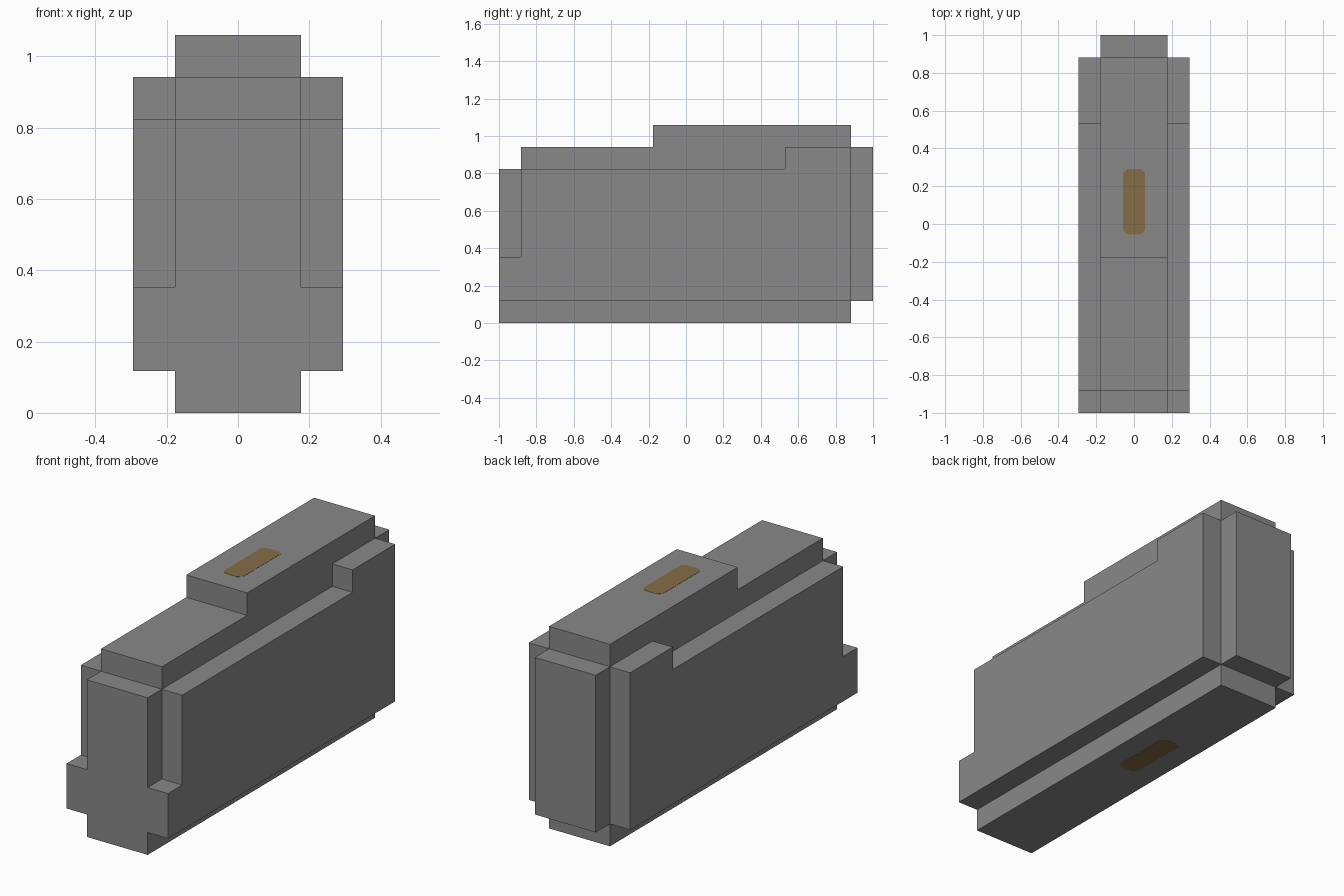
import bpy
import bmesh
from mathutils import Vector

old = bpy.data.objects.get("Cube")
if old:
    bpy.data.objects.remove(old, do_unlink=True)

U = 2 / 17  # one block


def material(name, color):
    m = bpy.data.materials.new(name)
    m.use_nodes = True
    m.diffuse_color = (*color, 1)
    m.node_tree.nodes["Principled BSDF"].inputs["Base Color"].default_value = (*color, 1)
    return m


def prism(name, outline, depth, mat):
    """Extrude a flat outline along a depth vector."""
    bm = bmesh.new()
    face = bm.faces.new([bm.verts.new(p) for p in outline])
    new = bmesh.ops.extrude_face_region(bm, geom=[face])["geom"]
    verts = [g for g in new if isinstance(g, bmesh.types.BMVert)]
    bmesh.ops.translate(bm, verts=verts, vec=depth)
    bmesh.ops.recalc_face_normals(bm, faces=bm.faces)
    mesh = bpy.data.meshes.new(name)
    bm.to_mesh(mesh)
    bm.free()
    mesh.materials.append(mat)
    ob = bpy.data.objects.new(name, mesh)
    bpy.context.collection.objects.link(ob)
    return ob


def side_prism(name, profile, half_width, mat):
    """Profile given as (y, z) in blocks, extruded across the width."""
    outline = [Vector((-half_width, y, z)) * U for y, z in profile]
    return prism(name, outline, Vector((2 * half_width * U, 0, 0)), mat)


grey = material("grey", (0.25, 0.25, 0.25))
amber = material("amber brown", (0.24, 0.15, 0.06))

# Narrow core: raised rear top, rear slab, stepped front
body = side_prism("body", [
    (-8.5, 0), (7.5, 0), (7.5, 1), (8.5, 1), (8.5, 8), (7.5, 8), (7.5, 9),
    (-1.5, 9), (-1.5, 8), (-7.5, 8), (-7.5, 7), (-8.5, 7)], 1.5, grey)

# Wide side panels, passing right through the core
panels = side_prism("side_panels", [
    (-8.5, 1), (7.5, 1), (7.5, 8), (4.5, 8), (4.5, 7), (-7.5, 7),
    (-7.5, 3), (-8.5, 3)], 2.5, grey)

# Fuse both into one clean shell
union = body.modifiers.new("fuse", "BOOLEAN")
union.operation = "UNION"
union.solver = "EXACT"
union.object = panels
bpy.context.view_layer.objects.active = body
bpy.ops.object.modifier_apply(modifier=union.name)
bpy.data.objects.remove(panels, do_unlink=True)

# Amber slots with clipped corners, on the top and the underside
W, L, C, MID, T = 0.057, 0.174, 0.022, U, 0.002
slot = [(W, L - C), (W - C, L), (C - W, L), (-W, L - C),
        (-W, C - L), (C - W, -L), (W - C, -L), (W, C - L)]
for name, z in (("top_slot", 9 * U), ("bottom_slot", 0)):
    prism(name, [(x, MID + y, z - T / 2) for x, y in slot], Vector((0, 0, T)), amber)
